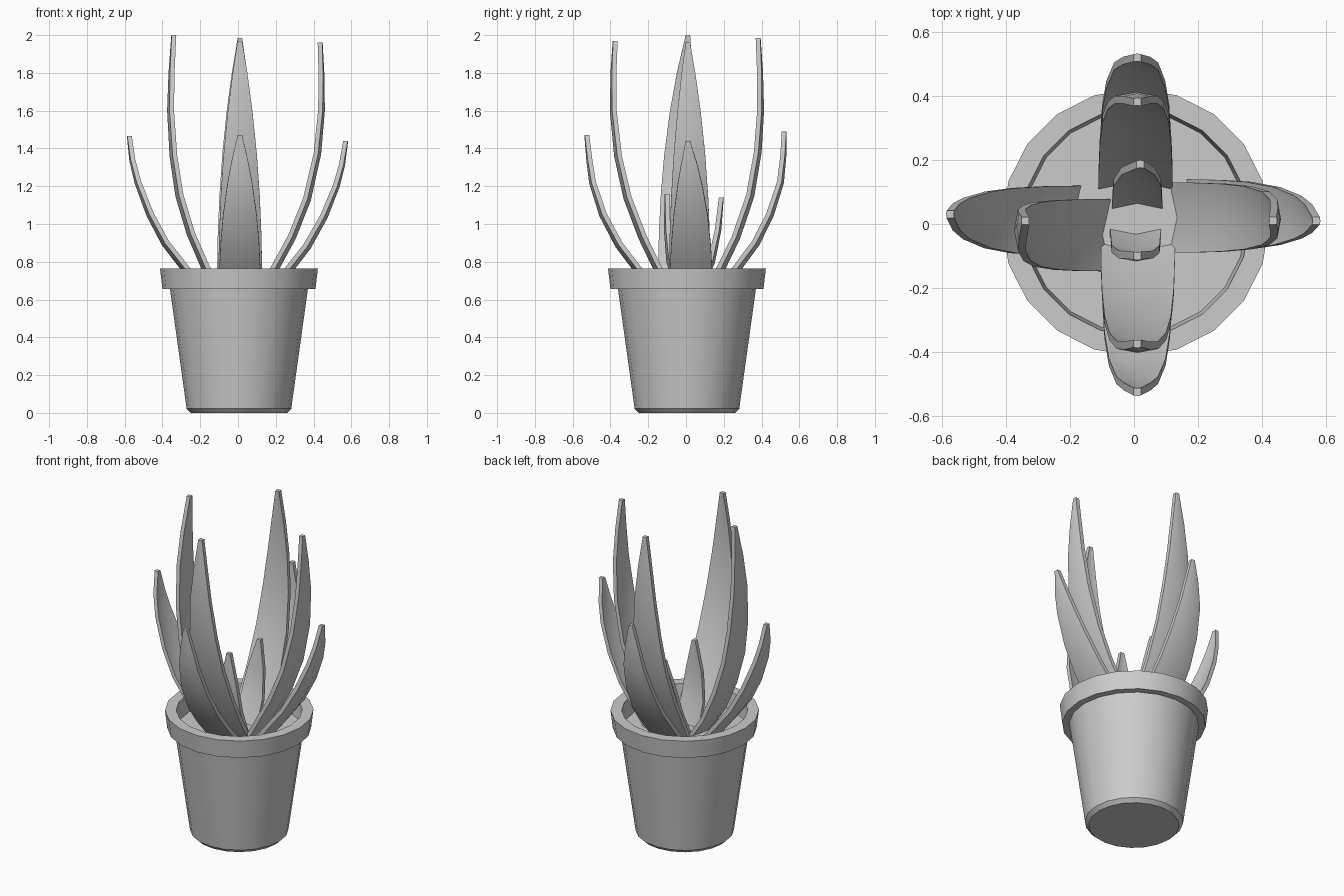
import bpy, bmesh, math
from mathutils import Vector

if "Cube" in bpy.data.objects:
    bpy.data.objects.remove(bpy.data.objects["Cube"])


def finish(name, bm):
    bmesh.ops.recalc_face_normals(bm, faces=bm.faces)
    me = bpy.data.meshes.new(name)
    bm.to_mesh(me)
    bm.free()
    ob = bpy.data.objects.new(name, me)
    bpy.context.collection.objects.link(ob)
    bpy.ops.object.select_all(action='DESELECT')
    bpy.context.view_layer.objects.active = ob
    ob.select_set(True)
    bpy.ops.object.shade_smooth_by_angle(angle=math.radians(28))
    return ob


def lathe(name, profile, sides=20, center=(0.005, 0.005)):
    """Revolve a (radius, z) profile and cap both ends."""
    bm = bmesh.new()
    rings = []
    for r, z in profile:
        rings.append([bm.verts.new((center[0] + r * math.cos(2 * math.pi * i / sides),
                                    center[1] + r * math.sin(2 * math.pi * i / sides), z))
                      for i in range(sides)])
    for a, b in zip(rings, rings[1:]):
        for i in range(sides):
            j = (i + 1) % sides
            bm.faces.new((a[i], a[j], b[j], b[i]))
    bm.faces.new(rings[0])
    bm.faces.new(rings[-1])
    return finish(name, bm)


def leaf(name, angle, path, half, shift, tip=0.012, tip_shift=0.01):
    """Creased tapering blade; path is (distance outward, z), shift is sideways."""
    out = Vector((math.cos(math.radians(angle)), math.sin(math.radians(angle)), 0))
    side = Vector((abs(out.y), abs(out.x), 0))
    side = Vector((round(side.x), round(side.y), 0))
    z0, z1 = path[0][1], path[-1][1]
    bm = bmesh.new()
    rings = []
    for i, (r, z) in enumerate(path):
        p, q = path[max(i - 1, 0)], path[min(i + 1, len(path) - 1)]
        t = Vector((q[0] - p[0], q[1] - p[1])).normalized()
        if i == len(path) - 1:
            t = Vector((0, 1))
        n = -t.y * out + Vector((0, 0, t.x))      # toward the plant's middle
        f = (z - z0) / (z1 - z0)
        w = tip + (half - tip) * (1 - f ** 2.2)
        mid = out * r + side * (shift + (tip_shift - shift) * f ** 3) + Vector((0, 0, z))
        cup, th = 0.19 * w, 0.012
        rings.append([bm.verts.new(mid + side * (s * w) + n * d) for s, d in (
            (-1, cup / 2 - th), (0, -cup / 2 - th), (1, cup / 2 - th),
            (1, cup / 2 + th), (0, -cup / 2 + th), (-1, cup / 2 + th))])
    for a, b in zip(rings, rings[1:]):
        for k in range(6):
            m = (k + 1) % 6
            bm.faces.new((a[k], a[m], b[m], b[k]))
    for ring in (rings[0], rings[-1]):
        bm.faces.new((ring[0], ring[1], ring[4], ring[5]))
        bm.faces.new((ring[1], ring[2], ring[3], ring[4]))
    return finish(name, bm)


# Pot with bevelled foot, overhanging rim and soil level inside
lathe("pot", [(0.255, 0), (0.277, 0.022), (0.365, 0.655), (0.405, 0.655), (0.418, 0.765),
              (0.355, 0.765), (0.345, 0.66)])

# Tall inner leaves
leaf("left_tall_leaf", 180, [(0.08, 0.63), (0.17, 0.765), (0.25, 0.95), (0.31, 1.15),
     (0.342, 1.36), (0.357, 1.6), (0.352, 1.8), (0.34, 2.0)], 0.113, -0.035)
leaf("right_tall_leaf", 0, [(0.12, 0.63), (0.195, 0.765), (0.285, 0.93), (0.365, 1.13),
     (0.42, 1.37), (0.442, 1.6), (0.442, 1.79), (0.435, 1.96)], 0.11, 0.02)
leaf("front_tall_leaf", 270, [(0.07, 0.63), (0.15, 0.765), (0.23, 0.93), (0.31, 1.14),
     (0.36, 1.36), (0.385, 1.6), (0.384, 1.8), (0.375, 1.97)], 0.116, 0.012)
leaf("back_tall_leaf", 90, [(0.12, 0.63), (0.185, 0.765), (0.265, 0.93), (0.34, 1.15),
     (0.38, 1.38), (0.395, 1.6), (0.392, 1.8), (0.382, 1.985)], 0.116, 0.005)

# Shorter outer leaves
leaf("left_outer_leaf", 180, [(0.17, 0.63), (0.28, 0.765), (0.385, 0.9), (0.465, 1.05),
     (0.53, 1.22), (0.56, 1.34), (0.575, 1.465)], 0.11, 0.01, tip_shift=0.03)
leaf("right_outer_leaf", 0, [(0.17, 0.63), (0.275, 0.765), (0.365, 0.88), (0.455, 1.04),
     (0.52, 1.2), (0.55, 1.31), (0.57, 1.44)], 0.113, 0.027)
leaf("front_outer_leaf", 270, [(0.14, 0.63), (0.26, 0.765), (0.355, 0.89), (0.44, 1.05),
     (0.495, 1.22), (0.512, 1.34), (0.525, 1.47)], 0.11, 0.01)
leaf("back_outer_leaf", 90, [(0.16, 0.63), (0.27, 0.765), (0.37, 0.9), (0.445, 1.05),
     (0.5, 1.22), (0.515, 1.36), (0.52, 1.49)], 0.113, 0.005)

# Young leaves in the middle
leaf("front_young_leaf", 270, [(0.03, 0.64), (0.085, 0.8), (0.1, 0.97), (0.1, 1.16)],
     0.08, 0.005)
leaf("back_young_leaf", 90, [(0.06, 0.64), (0.135, 0.8), (0.17, 0.97), (0.187, 1.14)],
     0.08, 0.01, tip_shift=0.02)
